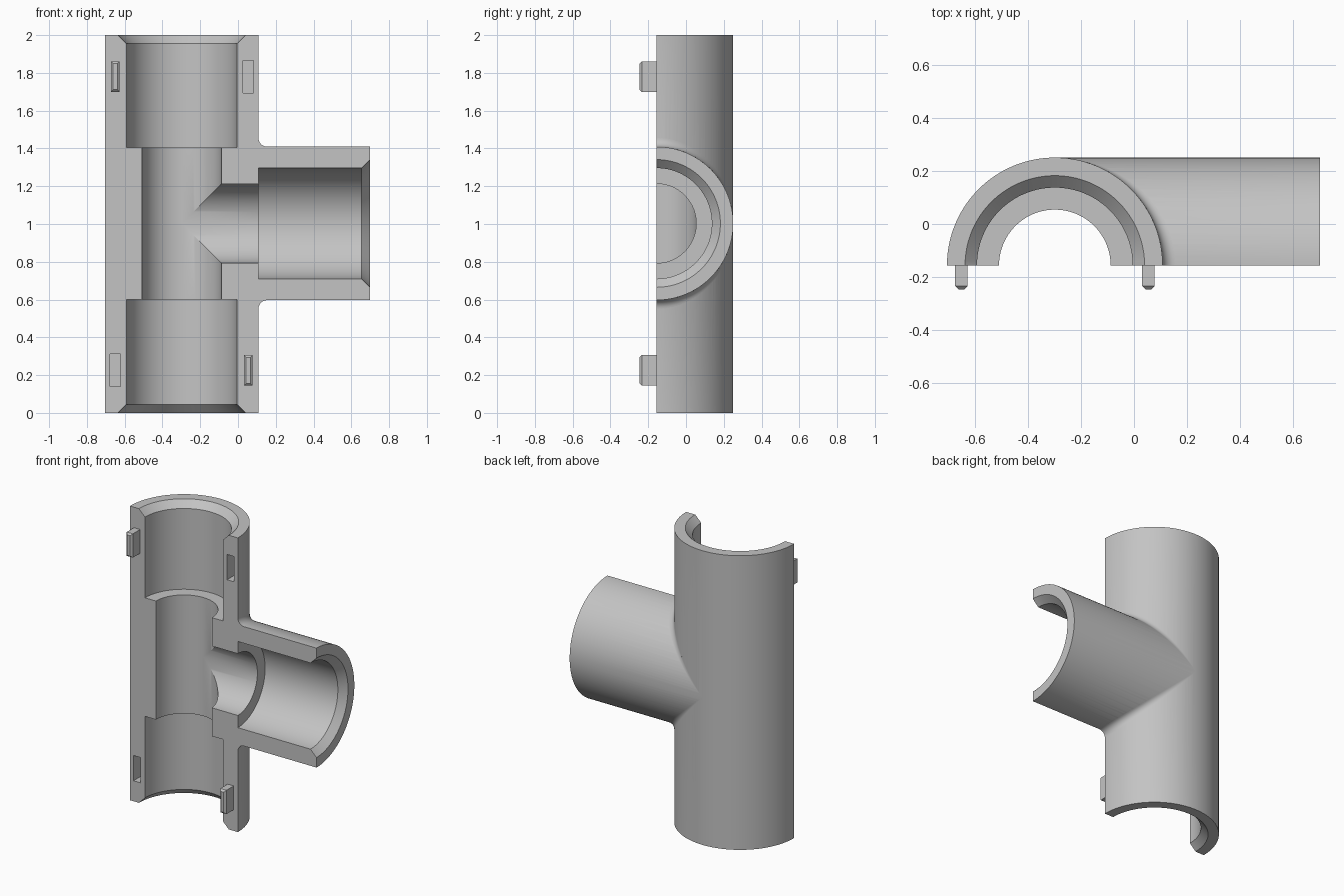
import bpy, bmesh
from math import pi, sin, cos, radians
from mathutils import Vector, Matrix

if "Cube" in bpy.data.objects:
    bpy.data.objects.remove(bpy.data.objects["Cube"])

AX, AY, AZ = -0.298, -0.156, 1.003      # where the two pipe axes cross
R, SOCKET, BORE = 0.406, 0.293, 0.21    # outer, socket and bore radii
LIP, CHAMFER = 0.338, 0.045
FILLET = 0.047
END = 0.70 - AX                         # branch length from the main axis
SEG = 128
TO_X = Matrix.Rotation(pi / 2, 4, 'Y')  # turns the z axis onto x

grey = bpy.data.materials.new("plain_grey")
grey.use_nodes = True
colour = (0.55, 0.55, 0.55, 1)
grey.diffuse_color = colour
grey.node_tree.nodes["Principled BSDF"].inputs["Base Color"].default_value = colour


def finish(name, bm):
    bmesh.ops.recalc_face_normals(bm, faces=bm.faces)
    mesh = bpy.data.meshes.new(name)
    bm.to_mesh(mesh)
    bm.free()
    mesh.materials.append(grey)
    obj = bpy.data.objects.new(name, mesh)
    bpy.context.collection.objects.link(obj)
    return obj


def skin(bm, rings):
    """Join closed rings of points into a capped solid."""
    rings = [[bm.verts.new(p) for p in ring] for ring in rings]
    for a, b in zip(rings, rings[1:]):
        for i in range(len(a)):
            j = (i + 1) % len(a)
            bm.faces.new((a[i], a[j], b[j], b[i]))
    bm.faces.new(rings[0])
    bm.faces.new(rings[-1])


def turned(name, profile, along_x=False):
    """Solid of revolution from (radius, distance) pairs."""
    bm = bmesh.new()
    skin(bm, [[(r * cos(2 * pi * i / SEG), r * sin(2 * pi * i / SEG), t)
               for i in range(SEG)] for r, t in profile])
    if along_x:
        bm.transform(TO_X)
    bm.transform(Matrix.Translation((AX, AY, AZ if along_x else 0)))
    return finish(name, bm)


def block(name, centre, size, bevel=0):
    bm = bmesh.new()
    bmesh.ops.create_cube(bm, size=1)
    bm.transform(Matrix.Translation(centre) @ Matrix.Diagonal((*size, 1)))
    if bevel:
        front = min(bm.faces, key=lambda f: f.calc_center_median().y)
        bmesh.ops.bevel(bm, geom=list(front.edges), offset=bevel,
                        segments=1, affect='EDGES')
    return finish(name, bm)


def fillet(name, side):
    """Rolling-ball blend where the branch meets the main pipe."""
    bm = bmesh.new()
    rings = []
    for k in range(49):
        a = radians(-8 + 94 * k / 48)
        c, s = cos(a), sin(a)
        centre = Vector(((R + FILLET) * c, (R + FILLET) * s, (R + FILLET) * c))
        d1, d2 = Vector((-c, -s, 0)), Vector((0, -s, -c))
        ring = [centre + FILLET * d1.slerp(d2, i / 8) for i in range(9)]
        ring.append(Vector((c, s, c)) * R * 0.94)
        rings.append([(AX + p.x, AY + p.y, AZ + side * p.z) for p in ring])
    skin(bm, rings)
    return finish(name, bm)


def combine(target, tool, operation):
    mod = target.modifiers.new("cut", 'BOOLEAN')
    mod.operation, mod.solver, mod.object = operation, 'EXACT', tool
    bpy.context.view_layer.objects.active = target
    bpy.ops.object.modifier_apply(modifier=mod.name)
    bpy.data.objects.remove(tool)


# Outer tee
shell = turned("tee_half_shell", [(R, 0), (R, 2)])
combine(shell, turned("branch", [(R, 0), (R, END)], True), 'UNION')
for side in (1, -1):
    combine(shell, fillet("fillet", side), 'UNION')

# Stepped bores with chamfered mouths
over = 0.05
combine(shell, turned("main_bore", [
    (LIP + over, -over), (SOCKET, CHAMFER), (SOCKET, 0.6), (BORE, 0.6),
    (BORE, 1.406), (SOCKET, 1.406), (SOCKET, 2 - CHAMFER),
    (LIP + over, 2 + over)]), 'DIFFERENCE')
combine(shell, turned("branch_bore", [
    (BORE, 0), (BORE, R), (SOCKET, R), (SOCKET, END - CHAMFER),
    (LIP + over, END + over)], True), 'DIFFERENCE')

# Split plane
combine(shell, block("front_half", (0, AY - 1, 1), (4, 2, 4)), 'DIFFERENCE')

# Locating slots and pegs, diagonally opposite
OFF, HIGH, LOW = 0.352, 1.78, 0.225
for sx, z in ((1, HIGH), (-1, LOW)):
    combine(shell, block("slot", (AX + sx * OFF, AY, z), (0.054, 0.2, 0.172)),
            'DIFFERENCE')
for name, sx, z in (("upper_peg", -1, HIGH), ("lower_peg", 1, LOW)):
    block(name, (AX + sx * OFF, AY - 0.035, z), (0.046, 0.11, 0.162), 0.012)

# Smooth pipe walls, crisp steps
bpy.ops.object.select_all(action='DESELECT')
shell.select_set(True)
bpy.context.view_layer.objects.active = shell
bpy.ops.object.shade_smooth_by_angle(angle=radians(25))
